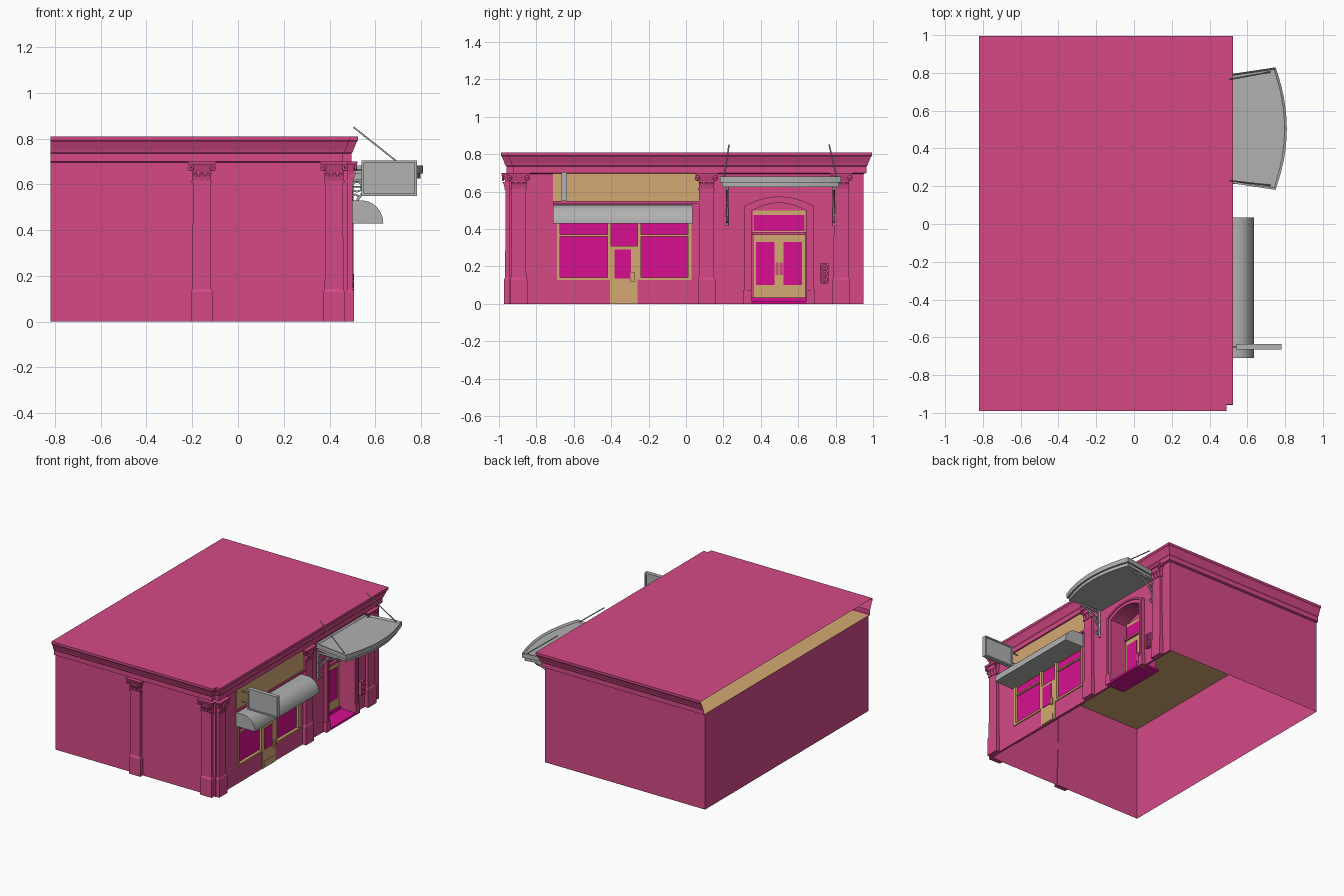
import bpy, bmesh, math
from mathutils import Vector

if "Cube" in bpy.data.objects:
    bpy.data.objects.remove(bpy.data.objects["Cube"], do_unlink=True)


def material(name, r, g, b):
    m = bpy.data.materials.new(name)
    m.use_nodes = True
    m.diffuse_color = (r, g, b, 1)
    m.node_tree.nodes["Principled BSDF"].inputs["Base Color"].default_value = (r, g, b, 1)
    return m


PINK = material("pink_masonry", 0.66, 0.067, 0.24)
MAGENTA = material("magenta_glass", 0.68, 0.005, 0.28)
TAN = material("tan_joinery", 0.66, 0.40, 0.17)
GRAY = material("gray_metal", 0.44, 0.44, 0.44)


def finish(bm, name, mat, recalc=True):
    if recalc:
        bmesh.ops.recalc_face_normals(bm, faces=bm.faces)
    me = bpy.data.meshes.new(name)
    bm.to_mesh(me)
    bm.free()
    me.materials.append(mat)
    ob = bpy.data.objects.new(name, me)
    bpy.context.collection.objects.link(ob)
    return ob


def prism(name, pts, axis, lo, hi, mat, rim=0):
    """Extrude a flat outline along an axis; rim sinks a border into the top."""
    place = {"x": lambda a, b, h: (h, a, b), "y": lambda a, b, h: (a, h, b),
             "z": lambda a, b, h: (a, b, h)}[axis]
    bm = bmesh.new()
    low = [bm.verts.new(place(a, b, lo)) for a, b in pts]
    top = [bm.verts.new(place(a, b, hi)) for a, b in pts]
    bm.faces.new(low)
    cap = bm.faces.new(top)
    for i in range(len(pts)):
        j = (i + 1) % len(pts)
        bm.faces.new((low[i], low[j], top[j], top[i]))
    bmesh.ops.recalc_face_normals(bm, faces=bm.faces)
    if rim:
        bmesh.ops.inset_region(bm, faces=[cap], thickness=rim, depth=-rim)
    return finish(bm, name, mat)


def box(name, x, y, z, mat):
    return prism(name, [(x[0], y[0]), (x[1], y[0]), (x[1], y[1]), (x[0], y[1])],
                 "z", z[0], z[1], mat)


def rod(name, pts, radius, mat, closed=False):
    cu = bpy.data.curves.new(name, "CURVE")
    cu.dimensions = "3D"
    cu.bevel_depth = radius
    cu.bevel_resolution = 1
    cu.use_fill_caps = True
    sp = cu.splines.new("POLY")
    sp.points.add(len(pts) - 1)
    for p, co in zip(sp.points, pts):
        p.co = (*co, 1)
    sp.use_cyclic_u = closed
    cu.materials.append(mat)
    ob = bpy.data.objects.new(name, cu)
    bpy.context.collection.objects.link(ob)


# Shell: wall lines, with a notched street corner
LEFT, FRONT, RIGHT, BACK, WALL_TOP, NOTCH = -0.82, -0.945, 0.48, 0.95, 0.70, 0.035


def outline(d):
    return [(LEFT, FRONT - d), (RIGHT + d - NOTCH, FRONT - d),
            (RIGHT + d - NOTCH, FRONT + NOTCH - d), (RIGHT + d, FRONT + NOTCH - d),
            (RIGHT + d, BACK + d), (LEFT, BACK + d)]


def sheet(name, corners, mat):
    bm = bmesh.new()
    bm.faces.new([bm.verts.new(c) for c in corners])
    finish(bm, name, mat, False)


def wall(name, a, b):
    sheet(name, [(*a, 0), (*b, 0), (*b, WALL_TOP), (*a, WALL_TOP)], PINK)


wall("front_wall", (LEFT, FRONT), (RIGHT, FRONT))
wall("back_wall", (RIGHT, BACK), (LEFT, BACK))
wall("left_wall", (LEFT, BACK), (LEFT, FRONT))
sheet("ceiling", [(x, y, WALL_TOP) for x, y in outline(0)], TAN)

# Moulded cornice, open along the left party wall, with the flat roof on top
bm = bmesh.new()
rings = []
for d, z in [(0, 0.695), (0.015, 0.70), (0.015, 0.735), (0.022, 0.742), (0.026, 0.755),
             (0.034, 0.775), (0.038, 0.785), (0.045, 0.793), (0.045, 0.81)]:
    rings.append([bm.verts.new((x, y, z)) for x, y in outline(d)])
for r, s in zip(rings, rings[1:]):
    for i in range(len(r) - 1):
        bm.faces.new((r[i], r[i + 1], s[i + 1], s[i]))
bm.faces.new(rings[-1])
finish(bm, "cornice_and_roof", PINK, False)

# Street facade with shop opening and arched doorway
DOOR_Y = 0.4975


def arch(half, spring, rise, n=12):
    pts = [(DOOR_Y - half, 0)]
    for i in range(n + 1):
        t = 2 * i / n - 1
        pts.append((DOOR_Y + half * t, spring + rise * (1 - t * t)))
    return pts + [(DOOR_Y + half, 0)]


INNER = (0.148, 0.495, 0.045)
prism("street_facade", [(FRONT, 0), (-0.69, 0), (-0.69, 0.44), (0.03, 0.44), (0.03, 0)]
      + arch(*INNER) + [(BACK, 0), (BACK, WALL_TOP), (FRONT, WALL_TOP)],
      "x", RIGHT - 0.015, RIGHT, PINK)


def arch_band(name, inner, outer, x0, x1):
    prism(name, arch(*outer) + arch(*inner)[::-1], "x", x0, x1, PINK)


arch_band("doorway_lining", INNER, (0.156, 0.50, 0.048), 0.36, RIGHT)
arch_band("door_surround", INNER, (0.18, 0.52, 0.05), RIGHT, 0.498)
arch_band("surround_edge", (0.172, 0.512, 0.05), (0.186, 0.522, 0.052), RIGHT, 0.505)
for s in (-1, 1):
    y = DOOR_Y + s * 0.17
    box("surround_plinth", (RIGHT, 0.507), (y - 0.022, y + 0.022), (0, 0.075), PINK)

# Recessed double entrance door
prism("door_back_wall", arch(*INNER), "x", 0.352, 0.36, PINK)
box("door_step", (0.355, 0.505), (0.31, 0.685), (0, 0.015), MAGENTA)
box("door_threshold", (0.355, 0.385), (0.35, 0.645), (0.015, 0.035), MAGENTA)
box("door_leaves", (0.36, 0.372), (0.357, 0.638), (0.035, 0.367), TAN)
box("door_transom_frame", (0.36, 0.368), (0.357, 0.638), (0.385, 0.50), TAN)
box("door_transom_glass", (0.366, 0.372), (0.362, 0.633), (0.39, 0.475), MAGENTA)
box("door_head_bar", (0.36, 0.385), (0.355, 0.64), (0.368, 0.385), PINK)
for s in (-1, 1):
    a, b = sorted((DOOR_Y + s * 0.025, DOOR_Y + s * 0.123))
    box("door_glass", (0.37, 0.376), (a, b), (0.10, 0.33), MAGENTA)
    a, b = sorted((DOOR_Y + s * 0.003, DOOR_Y + s * 0.02))
    box("door_plate", (0.372, 0.38), (a, b), (0.155, 0.22), PINK)

# Shopfront
box("shop_stall_wall", (0.46, RIGHT), (-0.69, 0.03), (0, 0.135), PINK)
box("shop_glass", (0.46, 0.466), (-0.69, 0.03), (0.135, 0.44), MAGENTA)
for y, w in [(-0.682, 0.018), (-0.41, 0.018), (-0.25, 0.018), (0.02, 0.018)]:
    box("shop_mullion", (0.462, 0.485), (y - w / 2, y + w / 2), (0.13, 0.44), TAN)
for a, b in [(-0.69, -0.41), (-0.25, 0.03)]:
    box("shop_sill", (0.462, 0.487), (a, b), (0.128, 0.142), TAN)
    box("shop_glazing_bar", (0.462, 0.478), (a, b), (0.36, 0.37), TAN)
box("shop_head", (0.462, 0.485), (-0.69, 0.03), (0.43, 0.45), TAN)
box("shop_door", (0.462, 0.484), (-0.405, -0.258), (0, 0.31), TAN)
box("shop_door_glass", (0.482, 0.488), (-0.383, -0.295), (0.135, 0.29), MAGENTA)
box("shop_door_kick_plate", (0.482, 0.487), (-0.39, -0.28), (0.005, 0.05), TAN)
box("shop_door_handle", (0.484, 0.496), (-0.296, -0.276), (0.12, 0.17), TAN)
box("sign_band", (RIGHT, 0.486), (-0.71, 0.07), (0.55, 0.705), TAN)
box("sign_band_ledge", (RIGHT, 0.495), (-0.71, 0.07), (0.535, 0.55), PINK)

# Rounded awning
quarter = [(0.54 + 0.095 * math.cos(t), 0.43 + 0.1 * math.sin(t))
           for t in [i * math.pi / 16 for i in range(9)]]
prism("awning", [(RIGHT, 0.43)] + quarter + [(RIGHT, 0.53)], "y", -0.71, 0.035, GRAY)

# Hanging blade sign with raised frame
box("blade_sign_panel", (0.545, 0.775), (-0.658, -0.642), (0.56, 0.695), GRAY)
for x in (0.54, 0.772):
    box("blade_sign_stile", (x, x + 0.01), (-0.665, -0.635), (0.55, 0.705), GRAY)
for z in (0.55, 0.695):
    box("blade_sign_rail", (0.54, 0.782), (-0.665, -0.635), (z, z + 0.01), GRAY)
for z in (0.59, 0.665):
    rod("blade_sign_arm", [(RIGHT, -0.65, z), (0.545, -0.65, z)], 0.004, GRAY)


# Pilasters with leafy capitals
def on_front(u, d):
    return (u, FRONT - d)


def on_right(u, d):
    return (RIGHT + d, u)


def tapered(name, place, u, stages):
    """Stack of (half width, depth, height) sections against a wall."""
    bm = bmesh.new()
    prev = None
    for w, d, z in stages:
        ring = [bm.verts.new((*place(*c), z)) for c in
                [(u - w, -0.005), (u - w, d), (u + w, d), (u + w, -0.005)]]
        if prev:
            for i in range(4):
                j = (i + 1) % 4
                bm.faces.new((prev[i], prev[j], ring[j], ring[i]))
        else:
            bm.faces.new(ring)
        prev = ring
    bm.faces.new(prev)
    finish(bm, name, PINK)


def pilaster(place, u):
    tapered("pilaster_base", place, u, [(0.047, 0.028, 0), (0.047, 0.028, 0.13),
                                        (0.041, 0.022, 0.142)])
    tapered("pilaster_shaft", place, u, [(0.041, 0.022, 0.14), (0.039, 0.02, 0.61)])
    tapered("pilaster_necking", place, u, [(0.045, 0.026, 0.608), (0.045, 0.026, 0.618)])
    tapered("capital_bell", place, u, [(0.039, 0.02, 0.618), (0.042, 0.023, 0.655),
                                       (0.05, 0.032, 0.685)])
    tapered("capital_abacus", place, u, [(0.058, 0.04, 0.685), (0.062, 0.043, WALL_TOP)])
    for k in (-1, 0, 1):
        tapered("capital_leaf", place, u + k * 0.029,
                [(0.012, 0.024, 0.618), (0.012, 0.03, 0.64), (0.007, 0.037, 0.652),
                 (0.002, 0.034, 0.645)])
    for k in (-1, 1):
        c = Vector((*place(u + k * 0.048, 0.034), 0.672))
        along = Vector((*place(1, 0), 0)) - Vector((*place(0, 0), 0))
        loop = [c + along * 0.009 * math.cos(t) + Vector((0, 0, 0.009 * math.sin(t)))
                for t in [i * math.pi / 4 for i in range(8)]]
        rod("capital_volute", loop, 0.006, PINK, True)


for u in (-0.158, 0.42):
    pilaster(on_front, u)
for u in (-0.895, 0.11, 0.83):
    pilaster(on_right, u)

# Bowed entrance canopy
def canopy(grow):
    bow = []
    for i in range(13):
        t = i / 6 - 1
        bow.append((0.745 + grow + 0.06 * (1 - t * t), 0.505 + (0.32 + grow) * t))
    return [(RIGHT, 0.225 - grow)] + bow + [(RIGHT, 0.785 + grow)]


prism("canopy_body", canopy(-0.008), "z", 0.625, 0.66, GRAY)
prism("canopy_rim", canopy(0.004), "z", 0.648, 0.682, GRAY, 0.012)

# Scrolled brackets and tie rods, mirrored about the canopy centre
for s in (-1, 1):
    y = 0.505 + s * 0.285
    rod("canopy_bracket_post", [(0.49, y, 0.42), (0.49, y, 0.63)], 0.008, GRAY)
    rod("canopy_bracket_arm", [(0.49, y, 0.618), (0.67, y, 0.618)], 0.007, GRAY)
    sweep = [i * math.pi / 16 for i in range(9)]
    rod("canopy_bracket_brace", [(0.66 - 0.165 * math.cos(t), y, 0.44 + 0.17 * math.sin(t))
                                 for t in sweep], 0.006, GRAY)
    for x, z, r in [(0.52, 0.59, 0.022), (0.512, 0.54, 0.016), (0.57, 0.6, 0.012),
                    (0.508, 0.45, 0.014)]:
        ring = [(x + r * math.cos(4 * t), y, z + r * math.sin(4 * t)) for t in sweep[:-1]]
        rod("canopy_bracket_scroll", ring, 0.005, GRAY, True)
    rod("canopy_tie_rod", [(0.505, 0.4975 + s * 0.268, 0.85), (0.72, 0.505 + s * 0.3, 0.68)],
        0.004, GRAY)

# Round wall ornaments beside the door
for z in (0.13, 0.162, 0.195):
    ring = [(0.502, 0.74 + 0.013 * math.cos(t), z + 0.011 * math.sin(t))
            for t in [i * math.pi / 5 for i in range(10)]]
    rod("wall_ornament", ring, 0.006, PINK, True)
box("wall_ornament_plate", (RIGHT, 0.5), (0.717, 0.763), (0.11, 0.215), PINK)
